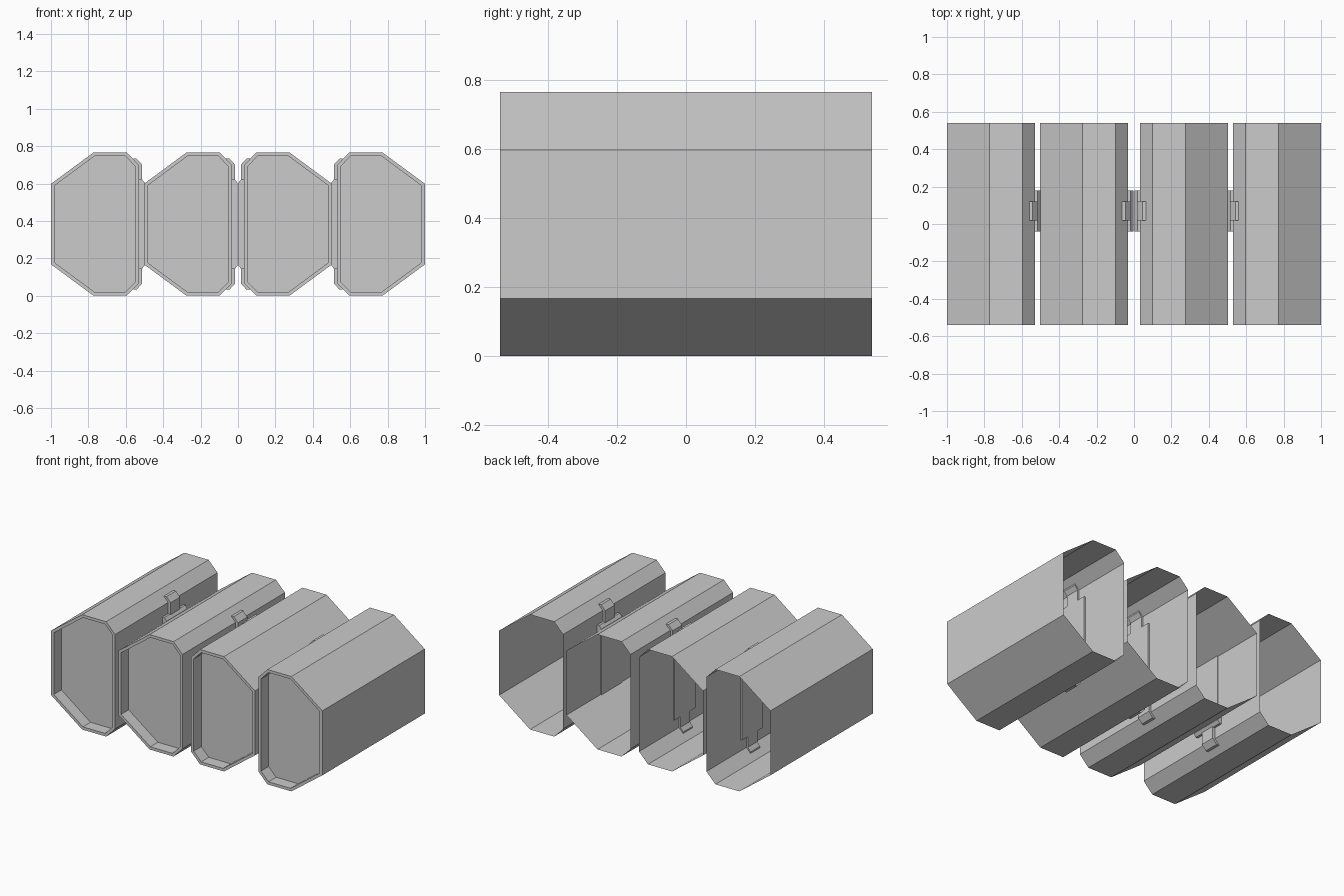
import bpy, bmesh
from mathutils import Vector

if "Cube" in bpy.data.objects:
    bpy.data.objects.remove(bpy.data.objects["Cube"])

MID = 0.383          # half height, all sections are symmetric about it
Y = 0.54             # half length
STEP = 0.497         # offset between neighbouring pods


def finish(bm, name):
    bmesh.ops.recalc_face_normals(bm, faces=bm.faces)
    me = bpy.data.meshes.new(name)
    bm.to_mesh(me)
    bm.free()
    ob = bpy.data.objects.new(name, me)
    bpy.context.collection.objects.link(ob)
    return ob


def ring(bm, pts, y):
    return [bm.verts.new((x, y, z)) for x, z in pts]


def bridge(bm, a, b):
    n = len(a)
    for i in range(n):
        bm.faces.new((a[i], a[(i + 1) % n], b[(i + 1) % n], b[i]))


def prism(name, pts, y0, y1):
    bm = bmesh.new()
    a, b = ring(bm, pts, y0), ring(bm, pts, y1)
    bridge(bm, a, b)
    bm.faces.new(a)
    bm.faces.new(b)
    return finish(bm, name)


def pod(name, pts):
    # shell open at the back, with a rim and recessed panel at the front
    bm = bmesh.new()
    front, back = ring(bm, pts, -Y), ring(bm, pts, Y)
    bridge(bm, front, back)
    cap = bm.faces.new(front)
    bmesh.ops.recalc_face_normals(bm, faces=bm.faces)
    bmesh.ops.inset_region(bm, faces=[cap], thickness=0.019,
                           use_even_offset=True, use_boundary=True)
    panel = bmesh.ops.extrude_discrete_faces(bm, faces=[cap])["faces"][0]
    bmesh.ops.translate(bm, verts=panel.verts, vec=Vector((0, 0.08, 0)))
    return finish(bm, name)


# lower halves of the sections, outer pod on the left; mirrored upward
SHELL = [(-1.0, 0.168), (-0.772, 0.0), (-0.595, 0.0), (-0.529, 0.068)]
PLATE = [(-0.54, 0.142), (-0.515, 0.142), (-0.499, 0.162)]
# clip that hooks over the narrow chamfer
CLIP = [(-0.54, 0.165), (-0.512, 0.165), (-0.512, 0.066), (-0.542, 0.033),
        (-0.56, 0.033), (-0.56, 0.045), (-0.54, 0.072)]


def flip(pts):
    return [(x, 2 * MID - z) for x, z in reversed(pts)]


for side, s in (("left", 1), ("right", -1)):
    for place, dx in (("outer", 0), ("inner", STEP)):
        tag = f"{side}_{place}"

        def at(pts):
            return [(s * (x + dx), z) for x, z in pts]

        pod(f"pod_{tag}", at(SHELL + flip(SHELL)))
        prism(f"side_plate_{tag}", at(PLATE + flip(PLATE)), -0.04, 0.18)
        prism(f"lower_clip_{tag}", at(CLIP), 0.02, 0.12)
        prism(f"upper_clip_{tag}", at(flip(CLIP)), 0.02, 0.12)
